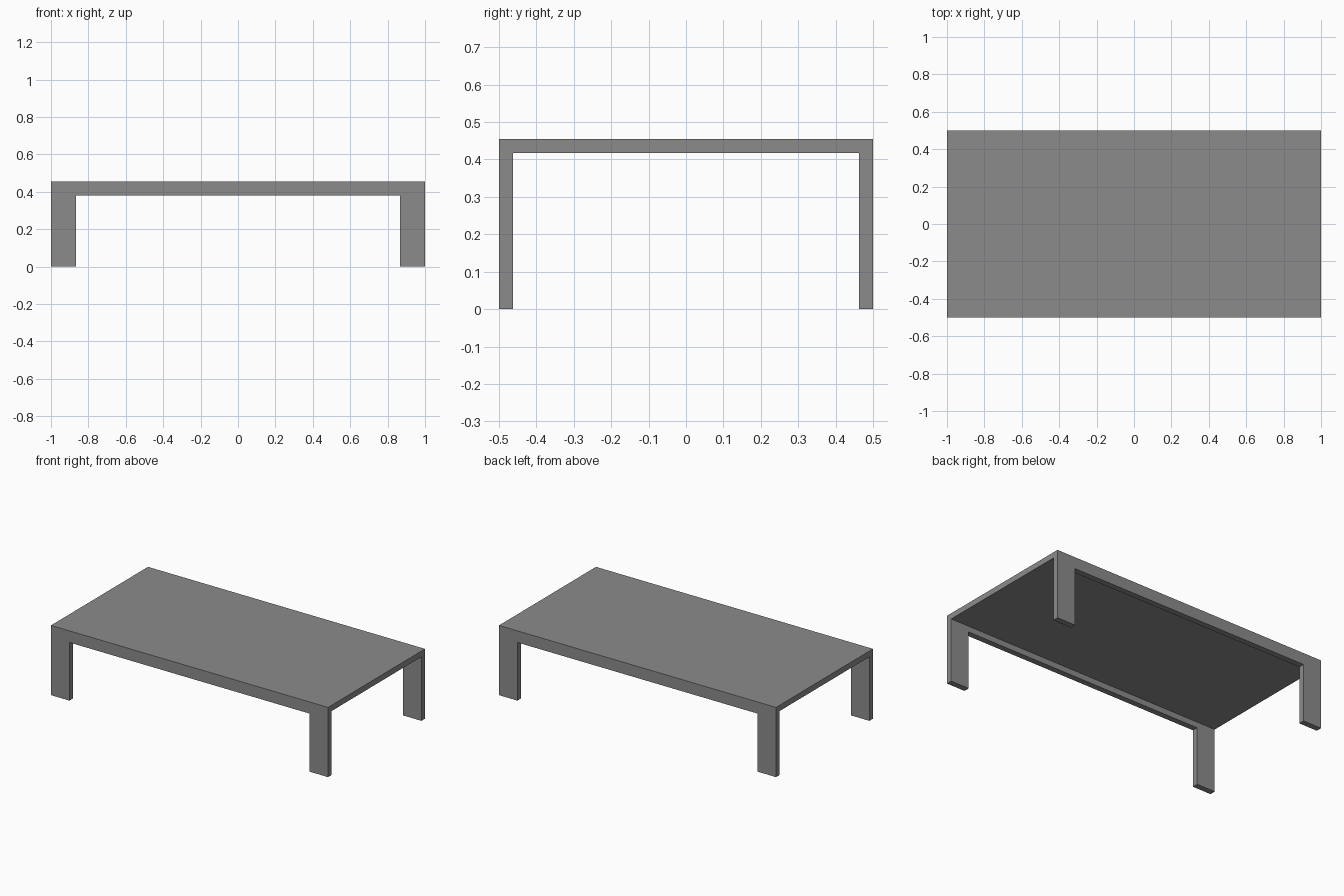
import bpy
import bmesh

if "Cube" in bpy.data.objects:
    bpy.data.objects.remove(bpy.data.objects["Cube"], do_unlink=True)

HALF_X, HALF_Y, HEIGHT = 1.0, 0.5, 0.455
THICK = 0.038          # thickness of top, legs and rails
INNER_X = 0.867        # inner side of the end frames
UNDER = HEIGHT - THICK

grey = bpy.data.materials.new("mid grey")
grey.use_nodes = True
colour = (0.26, 0.26, 0.26, 1)
grey.diffuse_color = colour
grey.node_tree.nodes["Principled BSDF"].inputs["Base Color"].default_value = colour


def extrude_profile(name, profile, x0, x1):
    """Extrude a closed (y, z) profile from x0 to x1."""
    bm = bmesh.new()
    face = bm.faces.new([bm.verts.new((x0, y, z)) for y, z in profile])
    out = bmesh.ops.extrude_face_region(bm, geom=[face])
    moved = [v for v in out["geom"] if isinstance(v, bmesh.types.BMVert)]
    bmesh.ops.translate(bm, verts=moved, vec=(x1 - x0, 0, 0))
    bmesh.ops.recalc_face_normals(bm, faces=bm.faces)
    mesh = bpy.data.meshes.new(name)
    bm.to_mesh(mesh)
    bm.free()
    mesh.materials.append(grey)
    obj = bpy.data.objects.new(name, mesh)
    bpy.context.collection.objects.link(obj)
    return obj


def rectangle(y0, y1, z0, z1):
    return [(y0, z0), (y1, z0), (y1, z1), (y0, z1)]


# End frames: two legs joined by a strip of the top
inner_y = HALF_Y - THICK
arch = [(-HALF_Y, 0), (-inner_y, 0), (-inner_y, UNDER), (inner_y, UNDER),
        (inner_y, 0), (HALF_Y, 0), (HALF_Y, HEIGHT), (-HALF_Y, HEIGHT)]
extrude_profile("left_end_frame", arch, INNER_X, HALF_X)
extrude_profile("right_end_frame", arch, -HALF_X, -INNER_X)

# Centre panel of the table top
extrude_profile("top_panel", rectangle(-HALF_Y, HALF_Y, UNDER, HEIGHT),
                -INNER_X, INNER_X)

# Long rails under the front and back edges
for name, side in (("front_rail", -1), ("back_rail", 1)):
    extrude_profile(name, rectangle(side * HALF_Y, side * inner_y, UNDER - THICK, UNDER),
                    -INNER_X, INNER_X)
